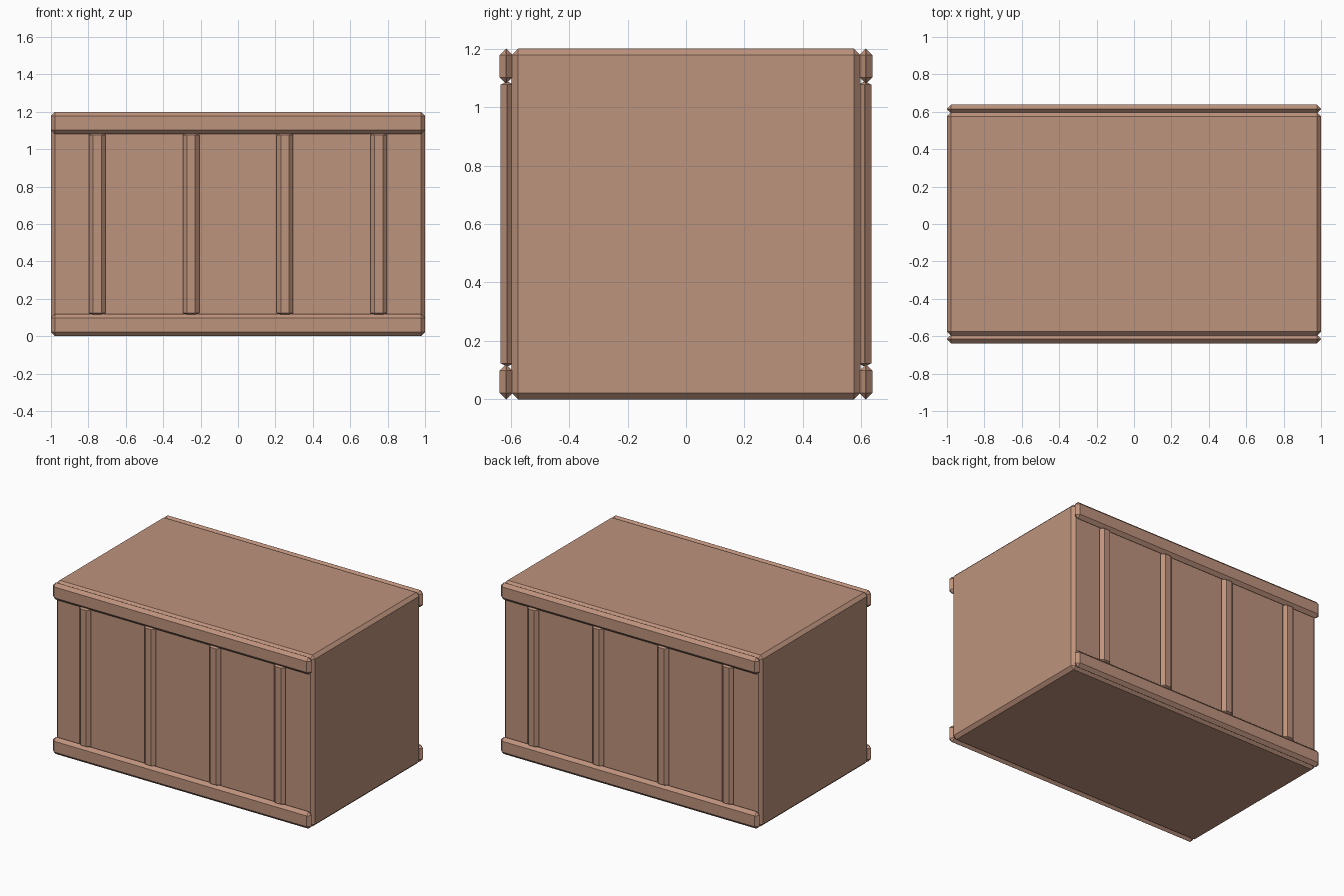
import bpy, bmesh
from mathutils import Matrix

default = bpy.data.objects.get("Cube")
if default:
    bpy.data.objects.remove(default)

# Single warm brown paint
COLOUR = (0.515, 0.292, 0.205, 1)
paint = bpy.data.materials.new("warm brown")
paint.use_nodes = True
paint.diffuse_color = COLOUR
paint.node_tree.nodes["Principled BSDF"].inputs["Base Color"].default_value = COLOUR

CHAMFER = 0.022


def chamfered_box(name, centre, size, squash=1):
    """Flat-chamfered box; squash shortens the chamfer along z at the ends."""
    bm = bmesh.new()
    bmesh.ops.create_cube(bm, size=1)
    sx, sy, sz = size
    bm.transform(Matrix.Diagonal((sx, sy, sz / squash, 1)))
    bmesh.ops.bevel(bm, geom=bm.edges[:], offset=CHAMFER, offset_type='OFFSET',
                    segments=1, affect='EDGES', clamp_overlap=True)
    bm.transform(Matrix.Translation(centre) @ Matrix.Diagonal((1, 1, squash, 1)))
    mesh = bpy.data.meshes.new(name)
    bm.to_mesh(mesh)
    bm.free()
    mesh.materials.append(paint)
    obj = bpy.data.objects.new(name, mesh)
    bpy.context.scene.collection.objects.link(obj)
    return obj


# Main body
chamfered_box("crate_body", (0, 0, 0.6), (2, 1.194, 1.2))

# Rails and upright battens on the front and back
for side, s in (("front", -1), ("back", 1)):
    for level, z in (("bottom", 0.06), ("top", 1.14)):
        chamfered_box(f"{side}_{level}_rail", (0, s * 0.6155, z), (2, 0.045, 0.12))
    for i in range(4):
        x = -0.753 + i * 0.502
        chamfered_box(f"{side}_batten_{i + 1}", (x, s * 0.6115, 0.6),
                      (0.088, 0.045, 0.976), squash=0.5)
